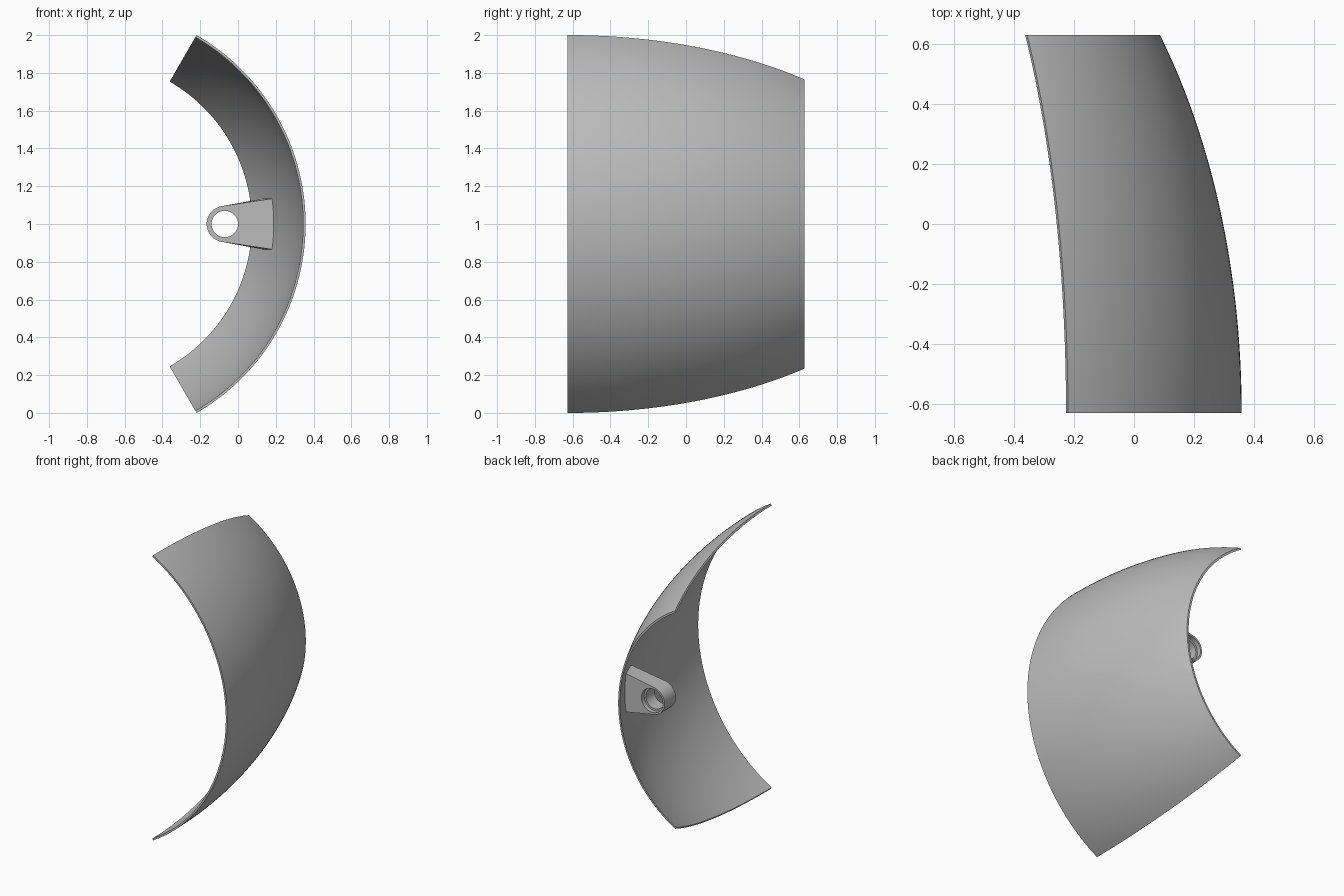
import bpy, bmesh, math

cube = bpy.data.objects.get("Cube")
if cube:
    bpy.data.objects.remove(cube, do_unlink=True)

AXIS_X, AXIS_Z = -0.797, 1.0        # axis of revolution, running along y
FRONT, BACK = -0.628, 0.628
R_FRONT, LENGTH, WALL = 1.155, 1.95, 0.013

grey = bpy.data.materials.new("plain grey")
grey.use_nodes = True
grey.diffuse_color = (0.5, 0.5, 0.5, 1)
grey.node_tree.nodes["Principled BSDF"].inputs["Base Color"].default_value = (0.5, 0.5, 0.5, 1)


def outer_radius(y):
    return R_FRONT * math.sqrt(1 - ((y - FRONT) / LENGTH) ** 2)


def polar(radius, angle, y):
    return (AXIS_X + radius * math.cos(angle), y, AXIS_Z + radius * math.sin(angle))


def loft(name, rings, close_rows=False, caps=False):
    """Skin closed rings of points in order."""
    bm = bmesh.new()
    rows = [[bm.verts.new(p) for p in ring] for ring in rings]
    pairs = list(zip(rows, rows[1:]))
    if close_rows:
        pairs.append((rows[-1], rows[0]))
    for a, b in pairs:
        for i in range(len(a)):
            j = (i + 1) % len(a)
            bm.faces.new((a[i], a[j], b[j], b[i]))
    if caps:
        half = len(rows[0]) // 2
        for row in (rows[0], rows[-1]):
            for i in range(half - 1):
                bm.faces.new((row[i], row[i + 1], row[-2 - i], row[-1 - i]))
    bmesh.ops.recalc_face_normals(bm, faces=bm.faces)
    mesh = bpy.data.meshes.new(name)
    bm.to_mesh(mesh)
    bm.free()
    mesh.materials.append(grey)
    obj = bpy.data.objects.new(name, mesh)
    bpy.context.collection.objects.link(obj)
    bpy.ops.object.select_all(action="DESELECT")
    obj.select_set(True)
    bpy.context.view_layer.objects.active = obj
    bpy.ops.object.shade_smooth_by_angle(angle=math.radians(30))
    return obj


# Curved shell: thin wall profile swept through 120 degrees
STEPS, SWEEP = 32, 80
ys = [FRONT + (BACK - FRONT) * i / STEPS for i in range(STEPS + 1)]
profile = [(outer_radius(y), y) for y in ys]
profile += [(outer_radius(y) - WALL, y) for y in reversed(ys)]
shell_rings = []
for k in range(SWEEP + 1):
    angle = math.radians(-60 + 120 * k / SWEEP)
    shell_rings.append([polar(r, angle, y) for r, y in profile])
loft("curved_shell", shell_rings, caps=True)

# Pivot lug: rounded eye with a flared arm that meets the inside of the shell
EYE_X, EYE_R, HOLE_R, BORE_R = -0.07, 0.096, 0.07, 0.083
LUG_FRONT, BORE_FLOOR, LUG_BACK = 0.35, 0.445, 0.475
TAPER = math.radians(7.8)


def lug_outline(y):
    root = outer_radius(y) - WALL + 0.004
    half_angle = math.asin(0.135 / root)
    top = math.pi / 2 + TAPER
    points = []
    for i in range(33):                                  # rounded eye
        a = top + (2 * math.pi - 2 * top) * i / 32
        points.append((EYE_X + EYE_R * math.cos(a), EYE_R * math.sin(a)))
    end = []
    for i in range(13):                                  # arc against the shell
        a = half_angle * (i / 6 - 1)
        end.append((AXIS_X + root * math.cos(a), root * math.sin(a)))

    def edge(p, q):                                      # straight arm side
        return [(p[0] + (q[0] - p[0]) * i / 12, p[1] + (q[1] - p[1]) * i / 12)
                for i in range(1, 12)]
    return points + edge(points[-1], end[0]) + end + edge(end[-1], points[0])


def place(points, y):
    return [(x, y, AXIS_Z + z) for x, z in points]


def round_ring(points, radius, y):
    angles = [math.atan2(z, x - EYE_X) for x, z in points]
    return place([(EYE_X + radius * math.cos(a), radius * math.sin(a)) for a in angles], y)


front, back = lug_outline(LUG_FRONT), lug_outline(LUG_BACK)
loft("pivot_lug", [
    place(front, LUG_FRONT),
    round_ring(front, HOLE_R, LUG_FRONT),
    round_ring(back, HOLE_R, BORE_FLOOR),
    round_ring(back, BORE_R, BORE_FLOOR),
    round_ring(back, BORE_R, LUG_BACK),
    place(back, LUG_BACK),
], close_rows=True)
